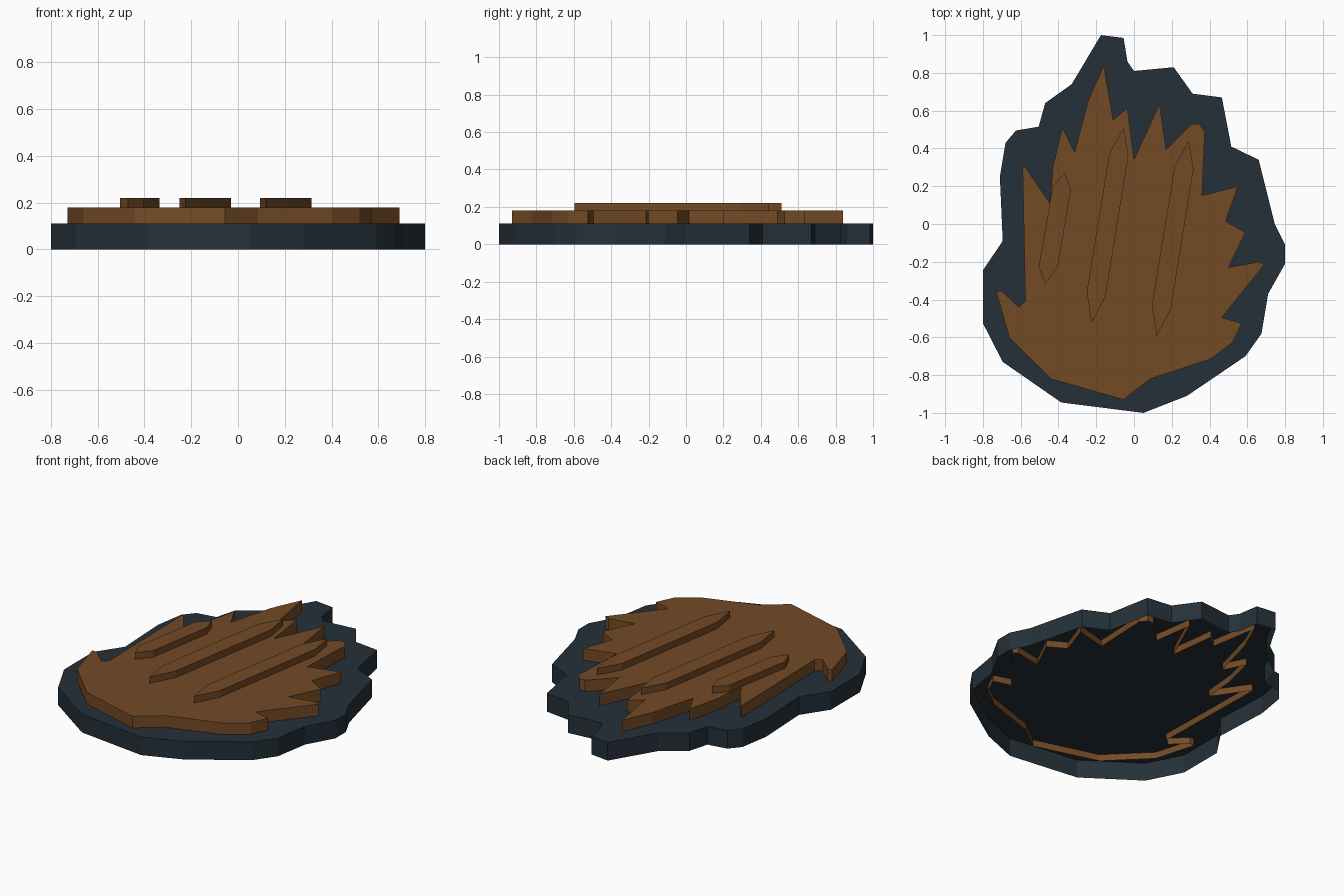
import bpy, bmesh

if "Cube" in bpy.data.objects:
    bpy.data.objects.remove(bpy.data.objects["Cube"])


def material(name, rgb):
    m = bpy.data.materials.new(name)
    m.diffuse_color = (*rgb, 1)
    m.use_nodes = True
    m.node_tree.nodes["Principled BSDF"].inputs["Base Color"].default_value = m.diffuse_color
    return m


slate = material("dark slate", (0.018, 0.030, 0.040))
brown = material("warm brown", (0.175, 0.070, 0.019))


def slab(name, outline, bottom, top, mat, offset=(0, 0)):
    """Capped outline with straight walls, open underneath."""
    bm = bmesh.new()
    pts = [(x + offset[0], y + offset[1]) for x, y in outline]
    upper = [bm.verts.new((x, y, top)) for x, y in pts]
    lower = [bm.verts.new((x, y, bottom)) for x, y in pts]
    cap = bm.faces.new(upper)
    n = len(pts)
    for i in range(n):
        j = (i + 1) % n
        bm.faces.new((upper[j], upper[i], lower[i], lower[j]))
    bm.normal_update()
    if cap.normal.z < 0:
        bmesh.ops.reverse_faces(bm, faces=bm.faces[:])
    bmesh.ops.triangulate(bm, faces=[cap])
    mesh = bpy.data.meshes.new(name)
    bm.to_mesh(mesh)
    bm.free()
    mesh.materials.append(mat)
    obj = bpy.data.objects.new(name, mesh)
    bpy.context.collection.objects.link(obj)
    return obj


# Outlines run clockwise from the pointed tip
base_outline = [
    (-.175, 1), (-.055, .985), (-.035, .86), (0, .81), (.21, .83), (.31, .69),
    (.465, .67), (.515, .41), (.66, .34), (.745, 0), (.8, -.11), (.8, -.21),
    (.71, -.37), (.675, -.58), (.59, -.70), (.28, -.91), (.05, -1),
    (-.385, -.945), (-.695, -.73), (-.8, -.525), (-.8, -.245), (-.695, -.09),
    (-.71, .25), (-.68, .43), (-.625, .495), (-.505, .515), (-.47, .64), (-.33, .74)]

fur_outline = [
    (-.16, .84), (-.11, .55), (-.035, .615), (0, .34), (.135, .635), (.17, .395),
    (.305, .53), (.345, .53), (.375, .49), (.36, .15), (.55, .20), (.485, .015),
    (.59, -.045), (.50, -.23), (.66, -.2), (.69, -.215), (.465, -.495),
    (.57, -.525), (.52, -.63), (.405, -.715), (.085, -.82), (-.055, -.93),
    (-.44, -.82), (-.66, -.60), (-.73, -.355), (-.70, -.355), (-.61, -.44),
    (-.575, -.41), (-.59, .31), (-.575, .30), (-.445, .11), (-.43, .30),
    (-.38, .51), (-.315, .38), (-.24, .66)]

long_ridge = [(-.055, .51), (-.03, .36), (-.15, -.38),
              (-.225, -.525), (-.25, -.36), (-.13, .375)]
short_ridge = [(-.365, .27), (-.335, .18), (-.405, -.235),
               (-.47, -.315), (-.505, -.23), (-.43, .20)]

# Backing plate and jagged layer whose walls run through it
slab("base_plate", base_outline, 0, .11, slate)
slab("jagged_layer", fur_outline, .07, .18, brown)

# Raised ridges
slab("ridge_left", short_ridge, .115, .22, brown)
slab("ridge_middle", long_ridge, .115, .22, brown)
slab("ridge_right", long_ridge, .115, .22, brown, (.345, -.07))
